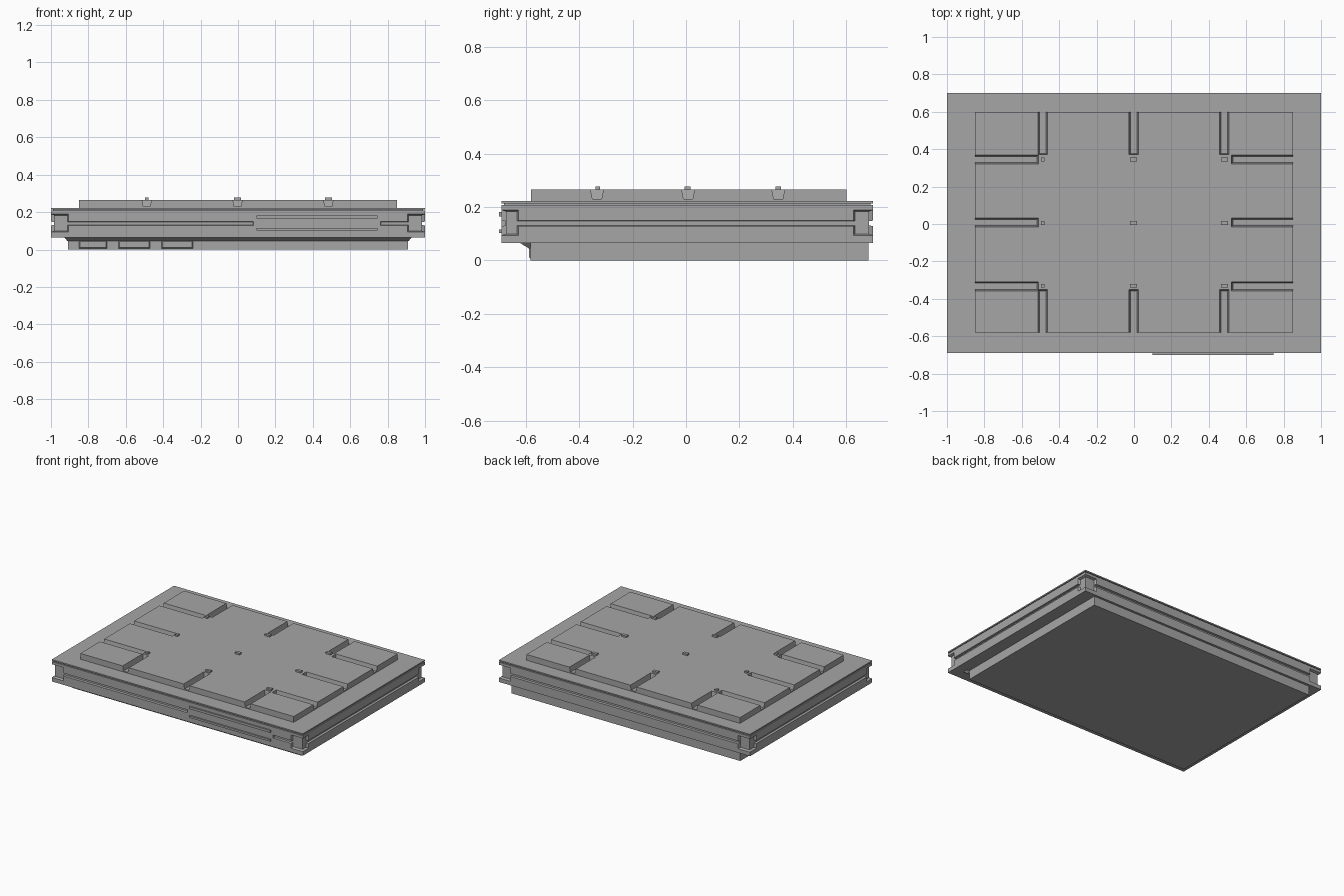
import bpy, bmesh
from mathutils import Vector

if "Cube" in bpy.data.objects:
    bpy.data.objects.remove(bpy.data.objects["Cube"])

grey = bpy.data.materials.new("mid grey")
grey.use_nodes = True
tone = (0.38, 0.38, 0.38, 1)
grey.diffuse_color = tone
grey.node_tree.nodes["Principled BSDF"].inputs["Base Color"].default_value = tone

FRONT, BACK = -0.69, 0.7


def add_box(bm, lo, hi, axis=None, side=1, inset=0):
    """Box between two corners; the face on the given side can be shrunk by inset."""
    for v in bmesh.ops.create_cube(bm, size=2)["verts"]:
        s = v.co.copy()
        shrink = axis is not None and s[axis] * side > 0
        for i in range(3):
            v.co[i] = hi[i] if s[i] > 0 else lo[i]
            if shrink and i != axis:
                v.co[i] -= s[i] * inset


def make(name, boxes):
    bm = bmesh.new()
    for box in boxes:
        add_box(bm, *box)
    mesh = bpy.data.meshes.new(name)
    bm.to_mesh(mesh)
    bm.free()
    mesh.materials.append(grey)
    ob = bpy.data.objects.new(name, mesh)
    bpy.context.collection.objects.link(ob)
    return ob


def carve(target, cutter_boxes):
    cutter = make(target.name + "_cutter", cutter_boxes)
    cutter.hide_render = True
    mod = target.modifiers.new("carve", "BOOLEAN")
    mod.operation, mod.solver, mod.object = "DIFFERENCE", "EXACT", cutter
    bpy.context.view_layer.objects.active = target
    bpy.ops.object.modifier_apply(modifier=mod.name)
    bpy.data.objects.remove(cutter)


def side_cut(axis, sign, a, b, z0, z1, depth, taper):
    """Tapered pocket cut into a side wall, spanning a to b along the wall."""
    wall = sign if axis == 0 else (FRONT if sign < 0 else BACK)
    lo, hi = Vector((a, a, z0)), Vector((b, b, z1))
    lo[axis], hi[axis] = wall - depth, wall + depth
    return lo, hi, axis, -sign, taper


# Main case with side channels running into recessed corner posts
body = make("case_body", [((-1, FRONT, 0.065), (1, BACK, 0.2))])
grooves = {0: [], 1: []}
pockets = {0: [], 1: []}
for s in (-1, 1):
    grooves[0].append(side_cut(0, s, -0.64, 0.64, 0.126, 0.152, 0.015, 0.005))
    for a, b in ((-0.76, -0.62), (0.62, 0.76)):
        pockets[0].append(side_cut(0, s, a, b, 0.088, 0.195, 0.016, 0.012))
    for a, b in ((-1.06, -0.9), (0.9, 1.06)):
        pockets[1].append(side_cut(1, s, a, b, 0.088, 0.195, 0.016, 0.012))
for s, a, b in ((-1, -0.92, 0.085), (-1, 0.76, 0.92), (1, -0.92, 0.92)):
    grooves[1].append(side_cut(1, s, a, b, 0.126, 0.152, 0.015, 0.005))
for axis in (0, 1):
    carve(body, grooves[axis])
    carve(body, pockets[axis])

# Layered lid: two full plates with a thin shadow gap between them
make("lid_lower_plate", [((-1, FRONT, 0.2), (1, BACK, 0.208))])
make("lid_gap_core", [((-0.99, FRONT + 0.01, 0.208), (0.99, BACK - 0.01, 0.214))])
make("lid_upper_plate", [((-1, FRONT, 0.214), (1, BACK, 0.223))])

# Base below the case, with a sloped strip along its front
make("base", [((-0.91, -0.581, 0), (0.91, 0.683, 0.065))])
wedge = make("base_front_slope", [((-0.93, -0.62, 0.045), (0.93, -0.581, 0.065))])
for v in wedge.data.vertices:
    if v.co.z < 0.05:
        v.co.y = max(v.co.y, -0.587)
        v.co.x *= 0.98

# Three tapered pads on the front of the base
for i, (a, b) in enumerate(((-0.85, -0.7), (-0.64, -0.47), (-0.41, -0.24))):
    make(f"base_pad_{i + 1}",
         [((a, -0.588, 0.006), (b, -0.581, 0.05), 1, -1, 0.006)])

# Two guide rails on the front wall
for name, z0, z1 in (("upper", 0.165, 0.182), ("lower", 0.102, 0.116)):
    make(f"front_rail_{name}", [((0.1, -0.7, z0), (0.745, FRONT, z1))])

# Raised top panel with tapered channels running in from every side
panel = make("top_panel", [((-0.85, -0.58, 0.223), (0.85, 0.6, 0.265))])
columns, rows = (-0.488, -0.002, 0.483), (-0.333, 0.008, 0.345)
across = [((x0, y - 0.025, 0.23), (x1, y + 0.025, 0.27), 2, -1, 0.008)
          for y in rows for x0, x1 in ((-0.9, -0.51), (0.52, 0.9))]
along = [((x - 0.026, y0, 0.23), (x + 0.026, y1, 0.27), 2, -1, 0.008)
         for x in columns for y0, y1 in ((-0.62, -0.35), (0.37, 0.64))]
carve(panel, across)
carve(panel, along)

# Small locating studs on the panel
for i, (x, w) in enumerate(zip(columns, (0.01, 0.019, 0.019))):
    for j, y in enumerate((-0.33, 0.005, 0.345)):
        h = 0.009 if j == 0 else 0.011
        make(f"stud_{i + 1}_{j + 1}", [((x - w, y - h, 0.26), (x + w, y + h, 0.277))])
